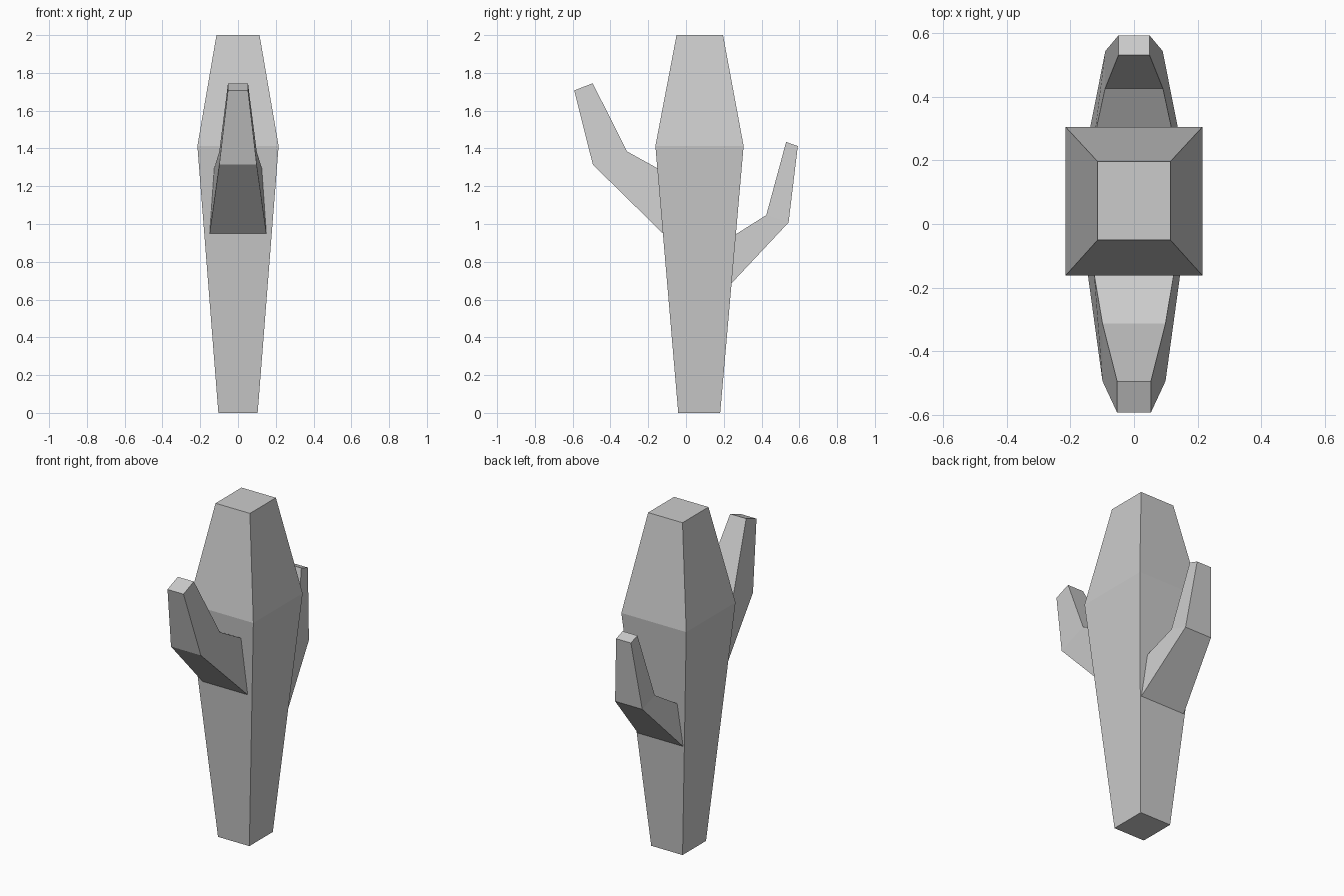
import bpy, bmesh

if "Cube" in bpy.data.objects:
    bpy.data.objects.remove(bpy.data.objects["Cube"])


def loft(name, rings, cap_start=True):
    """Skin a chain of four-cornered rings with flat quads."""
    bm = bmesh.new()
    loops = [[bm.verts.new(p) for p in ring] for ring in rings]
    for a, b in zip(loops, loops[1:]):
        for i in range(4):
            j = (i + 1) % 4
            bm.faces.new((a[i], a[j], b[j], b[i]))
    bm.faces.new(loops[-1])
    # an uncapped start is closed only while normals are computed
    start = bm.faces.new(loops[0][::-1])
    bmesh.ops.recalc_face_normals(bm, faces=bm.faces)
    if not cap_start:
        bmesh.ops.delete(bm, geom=[start], context='FACES_ONLY')
    mesh = bpy.data.meshes.new(name)
    bm.to_mesh(mesh)
    bm.free()
    obj = bpy.data.objects.new(name, mesh)
    bpy.context.collection.objects.link(obj)
    return obj


def trunk_ring(z, hw, y0, y1):
    return [(-hw, y0, z), (hw, y0, z), (hw, y1, z), (-hw, y1, z)]


def arm_ring(outer, inner):
    """Each edge is (y, z, half width), mirrored across x."""
    (yo, zo, wo), (yi, zi, wi) = outer, inner
    return [(-wo, yo, zo), (wo, yo, zo), (wi, yi, zi), (-wi, yi, zi)]


# Tapered trunk: base, shoulder, top
loft("cactus_trunk", [
    trunk_ring(0.0, 0.104, -0.041, 0.181),
    trunk_ring(1.413, 0.215, -0.162, 0.305),
    trunk_ring(2.0, 0.114, -0.05, 0.196),
])

# Tall front arm: root on the trunk face, elbow, tip
loft("front_arm", [
    arm_ring((-0.122, 0.95, 0.15), (-0.151, 1.295, 0.126)),
    arm_ring((-0.493, 1.314, 0.099), (-0.312, 1.384, 0.099)),
    arm_ring((-0.592, 1.707, 0.053), (-0.494, 1.745, 0.053)),
], cap_start=False)

# Shorter back arm
loft("back_arm", [
    arm_ring((0.240, 0.685, 0.15), (0.263, 0.945, 0.126)),
    arm_ring((0.543, 1.008, 0.090), (0.425, 1.047, 0.091)),
    arm_ring((0.592, 1.413, 0.049), (0.530, 1.434, 0.049)),
], cap_start=False)
